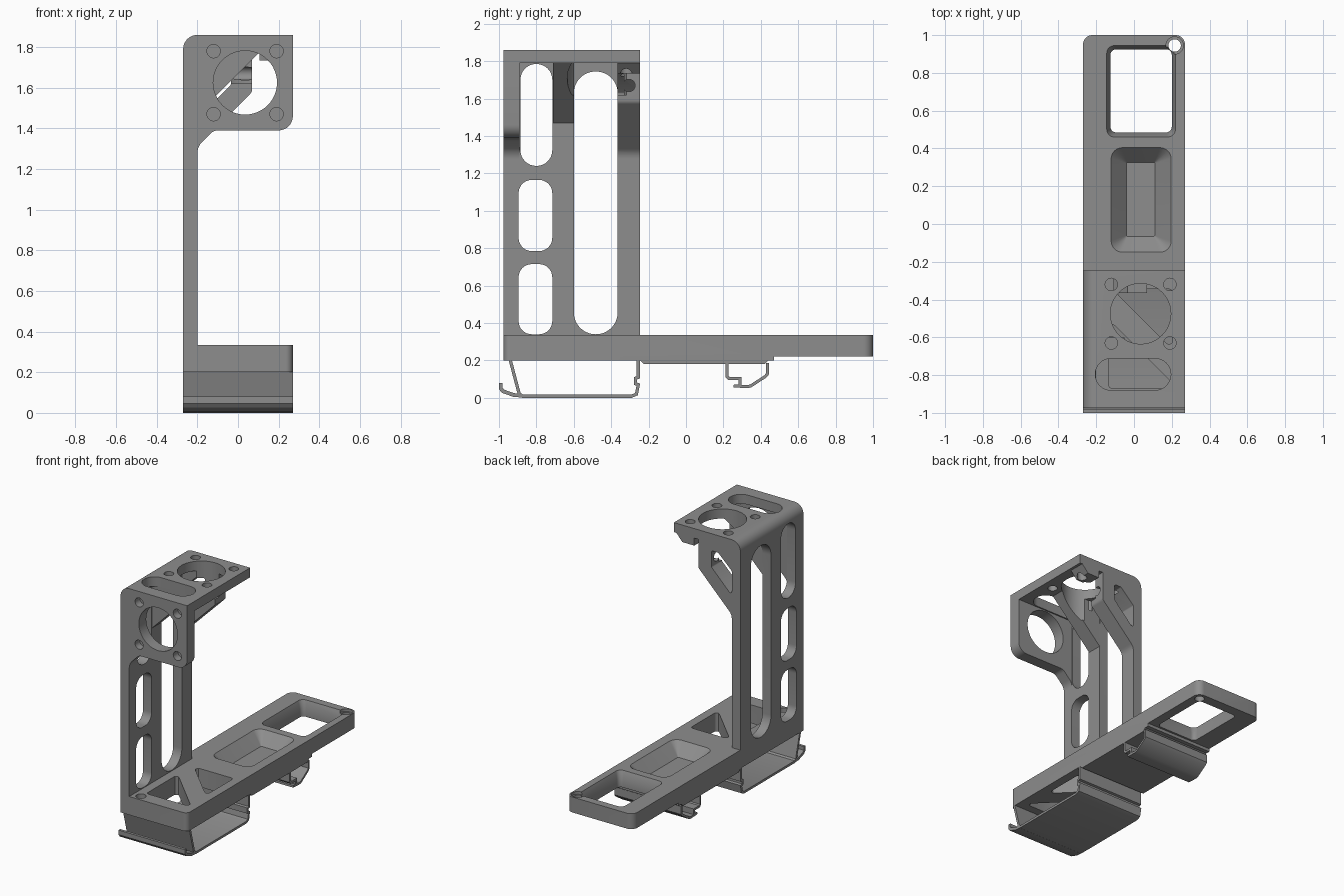
import bpy, bmesh, math
from mathutils import Vector

if "Cube" in bpy.data.objects:
    bpy.data.objects.remove(bpy.data.objects["Cube"])

grey = bpy.data.materials.new("mid_grey")
grey.diffuse_color = (0.27, 0.27, 0.27, 1)
grey.use_nodes = True
grey.node_tree.nodes["Principled BSDF"].inputs["Base Color"].default_value = grey.diffuse_color


def rounded(pts, radii, n=8):
    """Polygon with corners replaced by arcs; radii is a number or one per corner."""
    if not isinstance(radii, (list, tuple)):
        radii = [radii] * len(pts)
    out = []
    for i, r in enumerate(radii):
        p = Vector(pts[i])
        if r == 0:
            out.append(tuple(p))
            continue
        u = (Vector(pts[i - 1]) - p).normalized()
        v = (Vector(pts[(i + 1) % len(pts)]) - p).normalized()
        half = u.angle(v) / 2
        c = p + (u + v).normalized() * r / math.sin(half)
        a, b = p + u * r / math.tan(half) - c, p + v * r / math.tan(half) - c
        a0 = math.atan2(a.y, a.x)
        d = (math.atan2(b.y, b.x) - a0 + math.pi) % (2 * math.pi) - math.pi
        for k in range(n + 1):
            t = a0 + d * k / n
            out.append((c.x + r * math.cos(t), c.y + r * math.sin(t)))
    return out


def rect(x0, x1, y0, y1, r=0, n=8):
    return rounded([(x0, y0), (x1, y0), (x1, y1), (x0, y1)], r, n)


def circle(x, y, r, n=32):
    return [(x + r * math.cos(2 * math.pi * i / n), y + r * math.sin(2 * math.pi * i / n)) for i in range(n)]


def ribbon(path, t):
    """Closed outline of a thin strip following a path."""
    p = [Vector(q) for q in path]
    sides = ([], [])
    for i, q in enumerate(p):
        ds = [(p[j + 1] - p[j]).normalized() for j in (i - 1, i) if 0 <= j < len(p) - 1]
        ns = [Vector((-d.y, d.x)) for d in ds]
        m = sum(ns, Vector((0, 0))).normalized()
        m *= t / 2 / max(0.5, m.dot(ns[0]))
        sides[0].append(tuple(q + m))
        sides[1].append(tuple(q - m))
    return sides[0] + sides[1][::-1]


def prism(name, pts, axis, a, b, pts2=None):
    """Extrude an outline along an axis from a to b, optionally to a second outline."""
    place = {'x': lambda p, h: (h, p[0], p[1]), 'y': lambda p, h: (p[0], h, p[1]),
             'z': lambda p, h: (p[0], p[1], h)}[axis]
    bm = bmesh.new()
    lo = [bm.verts.new(place(p, a)) for p in pts]
    hi = [bm.verts.new(place(p, b)) for p in (pts2 or pts)]
    bm.faces.new(lo)
    bm.faces.new(hi)
    for i in range(len(lo)):
        j = (i + 1) % len(lo)
        bm.faces.new((lo[i], lo[j], hi[j], hi[i]))
    bmesh.ops.recalc_face_normals(bm, faces=bm.faces)
    me = bpy.data.meshes.new(name)
    bm.to_mesh(me)
    bm.free()
    me.materials.append(grey)
    ob = bpy.data.objects.new(name, me)
    bpy.context.collection.objects.link(ob)
    return ob


def combine(ob, others, op):
    """Apply booleans in turn, removing the helpers."""
    for o in others:
        m = ob.modifiers.new("bool", 'BOOLEAN')
        m.object, m.operation, m.solver = o, op, 'EXACT'
        deps = bpy.context.evaluated_depsgraph_get()
        me = bpy.data.meshes.new_from_object(ob.evaluated_get(deps))
        ob.modifiers.clear()
        ob.data = me
        bpy.data.objects.remove(o)


def cut(pts, axis, a, b, pts2=None):
    return prism("cutter", pts, axis, a, b, pts2)


# Base bar: stepped underside, rounded corners
base = prism("base_bar", [(-0.975, 0.2), (-0.245, 0.2), (-0.225, 0.18), (0.42, 0.18), (0.44, 0.2), (0.47, 0.2),
                          (0.47, 0.222), (1.0, 0.222), (1.0, 0.335), (-0.975, 0.335)], 'x', -0.27, 0.27)
combine(base, [cut(rect(-0.27, 0.27, -0.975, 1.0, [0, 0.035, 0.05, 0.05]), 'z', 0.1, 0.4)], 'INTERSECT')
front_tri = rounded([(-0.135, -0.87), (0.23, -0.87), (-0.135, -0.505)], 0.02, 4)
rear_tri = rounded([(0.205, -0.345), (-0.115, -0.345), (0.205, -0.665)], 0.02, 4)
combine(base, [
    cut(front_tri, 'z', 0.1, 0.4),
    cut(rear_tri, 'z', 0.1, 0.4),
    # tapered rear window
    cut(rect(-0.125, 0.2, 0.485, 0.925, 0.03), 'z', 0.2, 0.3),
    cut(rect(-0.125, 0.2, 0.485, 0.925, 0.03), 'z', 0.28, 0.337, rect(-0.145, 0.22, 0.46, 0.945, 0.04)),
    # sloped blind pocket
    cut(rect(-0.04, 0.11, -0.065, 0.325, 0.004), 'z', 0.25, 0.336, rect(-0.122, 0.198, -0.15, 0.405, 0.06)),
    # corner screw holes
    cut(circle(0.215, 0.945, 0.033), 'z', 0.1, 0.4),
    cut(circle(0.215, 0.945, 0.046), 'z', 0.315, 0.4),
    cut(circle(-0.14, -0.925, 0.035), 'z', 0.27, 0.4),
], 'DIFFERENCE')

# Upright bracket: wall and top plate as one bent section
bracket = prism("upright_bracket", rounded([(-0.27, 0.335), (-0.2, 0.335), (-0.2, 1.79), (0.27, 1.79), (0.27, 1.86),
                                            (-0.27, 1.86)], [0, 0, 0, 0, 0, 0.07]), 'y', -0.975, -0.245)
combine(bracket, [
    # front mounting plate
    prism("front_plate", rounded([(-0.27, 1.26), (-0.2, 1.26), (-0.2, 1.31), (-0.12, 1.39), (0.27, 1.39),
                                  (0.27, 1.86), (-0.27, 1.86)], [0, 0, 0.08, 0.05, 0.07, 0, 0.07]), 'y', -0.975, -0.89),
    # middle diagonal gusset
    prism("middle_gusset", [(-0.23, 1.44), (0.13, 1.8), (-0.23, 1.8)], 'y', -0.71, -0.6),
    # rear gusset and small lip beside it
    prism("rear_gusset", rounded([(-0.23, 1.28), (-0.2, 1.28), (-0.2, 1.31), (0.07, 1.58), (0.07, 1.8), (-0.23, 1.8)],
                                 [0, 0, 0.07, 0.03, 0, 0], 4), 'y', -0.365, -0.245),
    prism("rear_lip", [(0.105, 1.735), (0.2, 1.735), (0.255, 1.795), (0.105, 1.795)], 'y', -0.365, -0.245),
], 'UNION')

cutters = [
    # wall slots
    cut(rect(-0.895, -0.715, 0.34, 0.715, 0.07), 'x', -0.4, -0.19),
    cut(rect(-0.895, -0.715, 0.785, 1.165, 0.07), 'x', -0.4, -0.19),
    cut(rect(-0.885, -0.715, 1.24, 1.785, 0.084), 'x', -0.4, -0.19),
    cut(rect(-0.6, -0.365, 0.34, 1.745, 0.117, 12), 'x', -0.4, -0.19),
    # large openings and top slot
    cut(circle(0.035, 1.625, 0.157, 48), 'y', -1.1, -0.85),
    cut(circle(0.035, -0.475, 0.16, 48), 'z', 1.62, 1.95),
    cut(rect(-0.205, 0.195, -0.88, -0.712, 0.0835), 'z', 1.7, 1.95),
    # rear gusset opening, fastener slot and cross hole
    cut(rounded([(-0.2, 1.45), (-0.035, 1.615), (-0.035, 1.735), (-0.09, 1.735), (-0.2, 1.63)], 0.012, 3),
        'y', -0.4, -0.2),
    cut(circle(-0.305, 1.67, 0.033, 24), 'x', -0.06, 0.2),
]
for x in (-0.12, 0.19):
    cutters += [cut(circle(x, z, 0.033, 24), 'y', -1.1, -0.92) for z in (1.47, 1.78)]
    cutters += [cut(circle(x, y, 0.033, 24), 'z', 1.72, 1.95) for y in (-0.63, -0.32)]
combine(bracket, cutters, 'DIFFERENCE')

# Thin clips under the bar
front_clip = prism("front_clip", ribbon([(-0.94, 0.203), (-0.892, 0.022), (-0.875, 0.009), (-0.29, 0.009), (-0.265, 0.02),
                                         (-0.255, 0.07), (-0.27, 0.075), (-0.27, 0.105), (-0.255, 0.11),
                                         (-0.255, 0.203)], 0.017), 'x', -0.27, 0.27)
clip_lip = prism("front_clip_lip", ribbon([(-0.88, 0.012), (-0.92, 0.015), (-0.978, 0.035), (-0.99, 0.05),
                                           (-0.99, 0.08)], 0.02), 'x', -0.27, 0.27)
hook = prism("rear_hook", ribbon([(0.437, 0.185), (0.437, 0.13), (0.425, 0.115), (0.345, 0.063), (0.325, 0.06),
                                  (0.255, 0.064)], 0.016), 'x', -0.27, 0.27)
catch = prism("rear_catch", ribbon([(0.218, 0.185), (0.218, 0.115), (0.23, 0.103), (0.29, 0.103),
                                    (0.29, 0.065)], 0.016), 'x', -0.27, 0.27)

# Smooth curved walls, keep edges sharp
for ob in (base, bracket, front_clip, clip_lip, hook, catch):
    bpy.ops.object.select_all(action='DESELECT')
    ob.select_set(True)
    bpy.context.view_layer.objects.active = ob
    bpy.ops.object.shade_smooth_by_angle(angle=math.radians(30))
